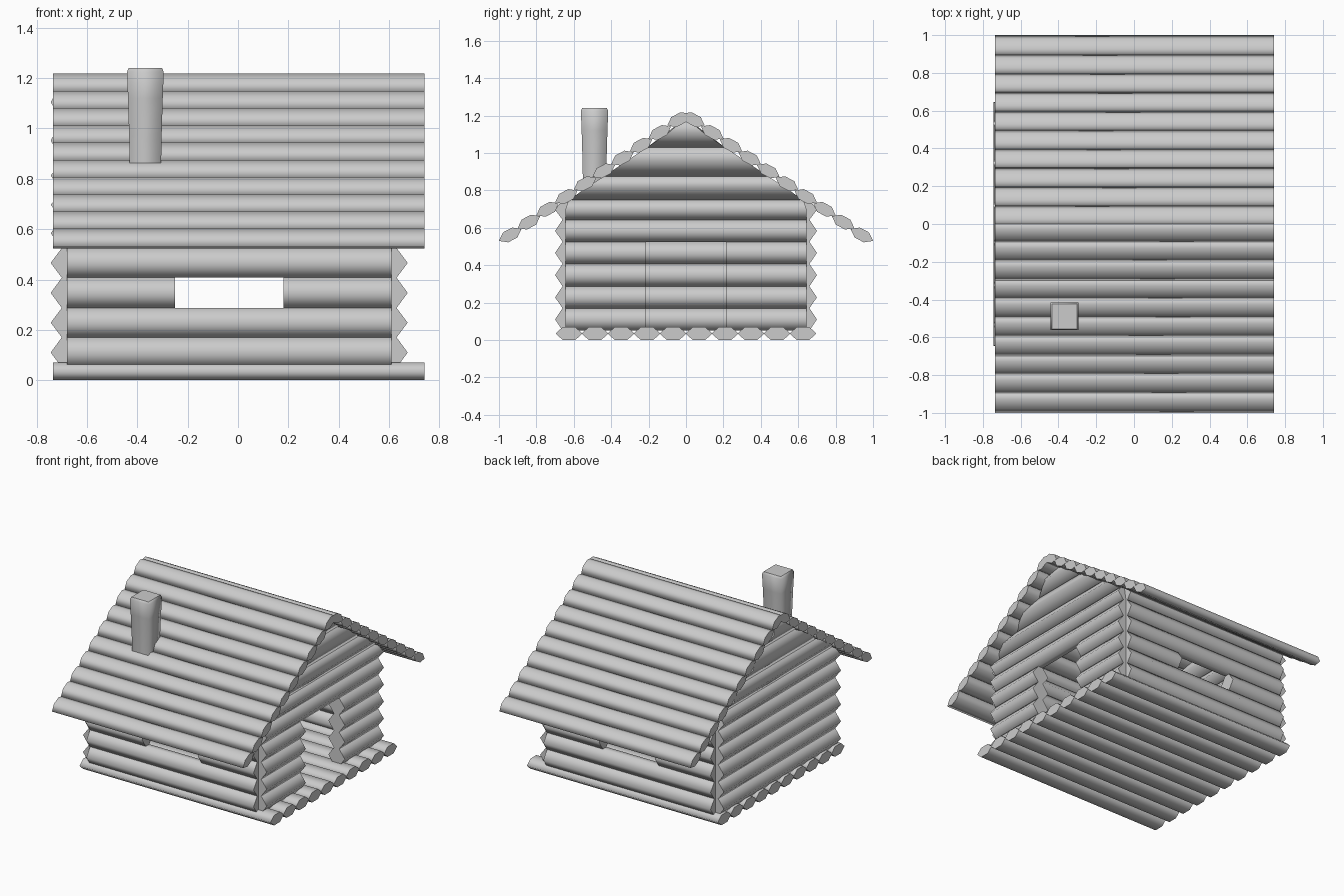
import bpy, bmesh
from math import radians, sin, cos

if "Cube" in bpy.data.objects:
    bpy.data.objects.remove(bpy.data.objects["Cube"])


def loft(name, rings):
    """Skin a list of rings, smooth along the sides with sharp end caps."""
    bm = bmesh.new()
    vr = [[bm.verts.new(p) for p in r] for r in rings]
    n = len(vr[0])
    for a, b in zip(vr, vr[1:]):
        for i in range(n):
            bm.faces.new((a[i], a[(i + 1) % n], b[(i + 1) % n], b[i]))
    caps = [bm.faces.new(vr[0]), bm.faces.new(vr[-1])]
    bmesh.ops.recalc_face_normals(bm, faces=bm.faces)
    for f in bm.faces:
        f.smooth = f not in caps
    for f in caps:
        for e in f.edges:
            e.smooth = False
    me = bpy.data.meshes.new(name)
    bm.to_mesh(me)
    bm.free()
    ob = bpy.data.objects.new(name, me)
    bpy.context.collection.objects.link(ob)
    return ob


def hexagon(cu, cz, half_w, half_h, flat, tilt=0):
    """Six-sided log section with its points facing sideways."""
    pts = [(half_w, 0), (flat, half_h), (-flat, half_h),
           (-half_w, 0), (-flat, -half_h), (flat, -half_h)]
    c, s = cos(tilt), sin(tilt)
    return [(cu + u * c - v * s, cz + u * s + v * c) for u, v in pts]


def log_x(name, section, x0, x1):
    return loft(name, [[(x, y, z) for y, z in section] for x in (x0, x1)])


def gable_end(z):
    return max(0.01, min(0.645, (1.17 - z) / 0.67))


def log_y(name, section, y0=None, y1=None):
    # open ends follow the corner and the roof slope
    return loft(name, [
        [(x, -gable_end(z) if y0 is None else y0, z) for x, z in section],
        [(x, gable_end(z) if y1 is None else y1, z) for x, z in section]])


ROOF_X = (-0.735, 0.74)
WALL_X = (-0.68, 0.61)
LEVELS = [0.05, 0.17, 0.287, 0.407, 0.525, 0.643, 0.75, 0.875, 1.03, 1.18]

# floor
for i in range(10):
    log_x("floor_log", hexagon(-0.6255 + i * 0.139, 0.035, 0.072, 0.035, 0.033), *ROOF_X)

for i, (lo, hi) in enumerate(zip(LEVELS, LEVELS[1:])):
    mid, hh = (lo + hi) / 2, (hi - lo) / 2

    # long walls, with a window gap in the third course
    if i < 6:
        for side, y in (("front", -0.64), ("back", 0.64)):
            sec = hexagon(y, mid, 0.06, hh, 0.02)
            spans = [(-0.68, -0.25), (0.18, 0.61)] if i == 2 else [WALL_X]
            for a, b in spans:
                log_x(side + "_wall_log", sec, a, b)

    # end walls and gables, with a doorway on the right
    log_y("left_wall_log", hexagon(WALL_X[0], mid, 0.064, hh, 0.02))
    sec = hexagon(WALL_X[1], mid, 0.064, hh, 0.02)
    if i < 4:
        log_y("right_wall_log", sec, None, -0.215)
        log_y("right_wall_log", sec, 0.215, None)
    else:
        log_y("right_wall_log", sec)

# roof
for s in (-1, 1):
    for i in range(10):
        sec = hexagon(s * (0.94 - i * 0.1), 0.562 + i * 0.0685,
                      0.068, 0.03, 0.028, -s * radians(28))
        log_x("roof_log", sec, *ROOF_X)

# chimney
cx, cy = -0.368, -0.489
loft("chimney", [
    [(cx + a * r, cy + b * r, z) for a, b in ((-1, -1), (1, -1), (1, 1), (-1, 1))]
    for z, r in ((0.82, 0.062), (0.95, 0.064), (1.12, 0.069), (1.225, 0.073), (1.24, 0.066))])
